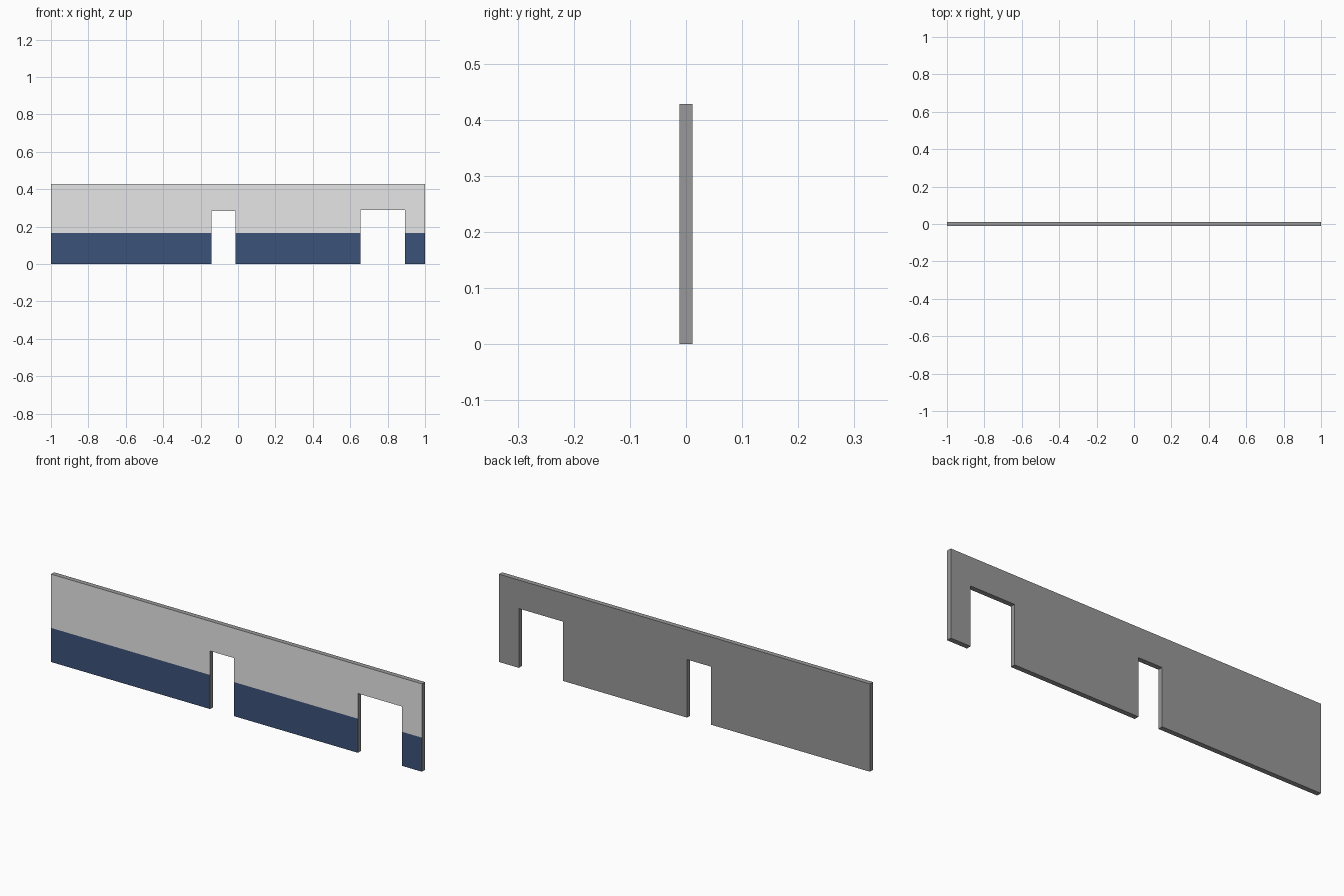
import bpy
import bmesh

if "Cube" in bpy.data.objects:
    bpy.data.objects.remove(bpy.data.objects["Cube"])

HEIGHT = 0.428
HALF_DEPTH = 0.012
BAND_TOP = 0.166
# Doorways: left x, right x, head height
DOORWAYS = [(-0.142, -0.014, 0.283), (0.655, 0.893, 0.289)]


def srgb(r, g, b):
    def lin(c):
        c /= 255
        return c / 12.92 if c <= 0.04045 else ((c + 0.055) / 1.055) ** 2.4
    return (lin(r), lin(g), lin(b), 1.0)


def material(name, rgb):
    mat = bpy.data.materials.new(name)
    mat.diffuse_color = srgb(*rgb)
    mat.use_nodes = True
    mat.node_tree.nodes["Principled BSDF"].inputs["Base Color"].default_value = mat.diffuse_color
    return mat


# Wall outline with the doorways cut up from the floor line
outline = [(-1, HEIGHT), (-1, 0)]
for left, right, head in DOORWAYS:
    outline += [(left, 0), (left, head), (right, head), (right, 0)]
outline += [(1, 0), (1, HEIGHT)]

# Front sheet extruded back to the wall thickness
bm = bmesh.new()
front = bm.faces.new([bm.verts.new((x, -HALF_DEPTH, z)) for x, z in outline])
extruded = bmesh.ops.extrude_face_region(bm, geom=[front], use_keep_orig=True)
moved = [v for v in extruded["geom"] if isinstance(v, bmesh.types.BMVert)]
bmesh.ops.translate(bm, verts=moved, vec=(0, 2 * HALF_DEPTH, 0))

# Cut the paint line, then clean up the normals
bmesh.ops.bisect_plane(bm, geom=bm.verts[:] + bm.edges[:] + bm.faces[:],
                       plane_co=(0, 0, BAND_TOP), plane_no=(0, 0, 1))
bmesh.ops.recalc_face_normals(bm, faces=bm.faces[:])

# Front is navy below the line and light grey above, the rest is bare grey
for face in bm.faces:
    if face.normal.y < -0.9:
        face.material_index = 1 if face.calc_center_bounds().z > BAND_TOP else 2
    else:
        face.material_index = 0

mesh = bpy.data.meshes.new("wall")
bm.to_mesh(mesh)
bm.free()
for name, rgb in [("bare grey", (153, 153, 153)),
                  ("light grey paint", (230, 230, 230)),
                  ("navy paint", (59, 82, 121))]:
    mesh.materials.append(material(name, rgb))
wall = bpy.data.objects.new("wall", mesh)
bpy.context.collection.objects.link(wall)
